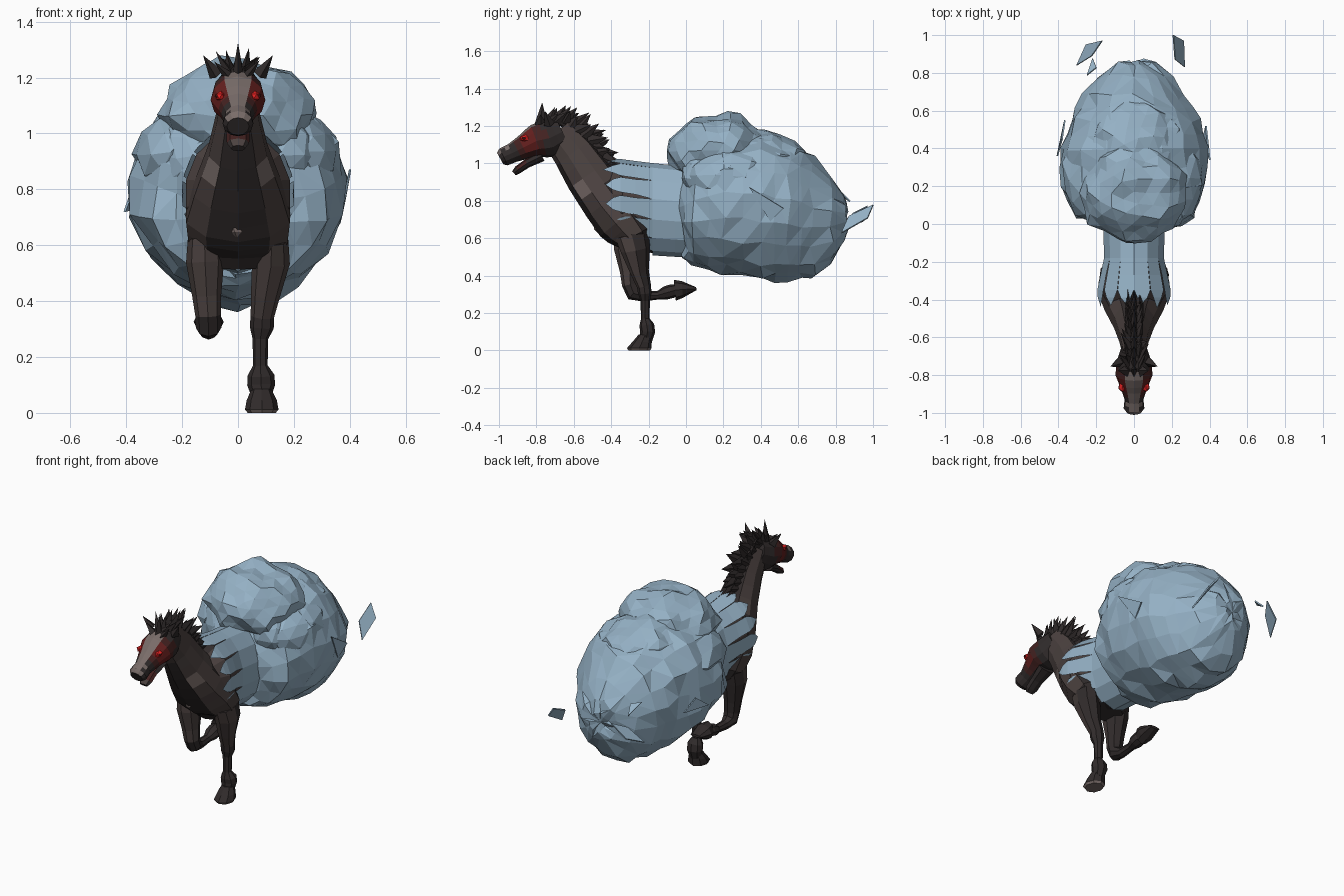
import bpy, bmesh, math, random
from mathutils import Vector, noise

if "Cube" in bpy.data.objects:
    bpy.data.objects.remove(bpy.data.objects["Cube"])

random.seed(4)


def material(name, rgb):
    m = bpy.data.materials.new(name)
    m.diffuse_color = (*rgb, 1)
    m.use_nodes = True
    m.node_tree.nodes["Principled BSDF"].inputs["Base Color"].default_value = m.diffuse_color
    return m


DARK = material("dark_coat", (0.030, 0.024, 0.024))
BROWN = material("brown_coat", (0.070, 0.053, 0.050))
LIGHT = material("light_muzzle", (0.19, 0.15, 0.14))
BLUE = material("mist_blue", (0.30, 0.44, 0.56))
EMBER = material("dark_ember", (0.13, 0.014, 0.013))
GLOW = material("faint_ember", (0.058, 0.016, 0.015))
RED = material("bright_red", (1.0, 0.02, 0.02))


def finish(name, bm, mats, rule=None, closed=True):
    """Turn a bmesh into an object; rule picks a material index per face."""
    if closed:
        bmesh.ops.recalc_face_normals(bm, faces=bm.faces[:])
    bm.normal_update()
    if rule:
        for f in bm.faces:
            f.material_index = rule(f.calc_center_median(), f.normal)
    me = bpy.data.meshes.new(name)
    bm.to_mesh(me)
    bm.free()
    for m in mats:
        me.materials.append(m)
    ob = bpy.data.objects.new(name, me)
    bpy.context.collection.objects.link(ob)
    return ob


def dense(pts, k):
    """Insert k-1 interpolated stations in each span."""
    out = []
    for a, b in zip(pts, pts[1:]):
        out += [tuple(p + (q - p) * i / k for p, q in zip(a, b)) for i in range(k)]
    return out + [pts[-1]]


def rough(bm, amount, freq, jitter, centre):
    """Lumpy displacement outward from a centre."""
    for v in bm.verts:
        d = (v.co - centre).normalized()
        v.co += d * noise.noise(v.co * freq) * amount
        v.co += Vector([random.uniform(-jitter, jitter) for _ in range(3)])


def loft(name, pts, n, mats, rule=None, axis=None, lump=None):
    """Skin elliptical rings (x, y, z, half width, half depth) along a path."""
    bm = bmesh.new()
    rings = []
    for i, (x, y, z, w, d) in enumerate(pts):
        t = Vector(pts[min(i + 1, len(pts) - 1)][:3]) - Vector(pts[max(i - 1, 0)][:3])
        t = Vector(axis) if axis else t.normalized()
        side = Vector((1, 0, 0))
        side = (side - t * side.dot(t)).normalized()
        up = side.cross(t)
        rings.append([bm.verts.new(Vector((x, y, z)) + side * w * math.sin(2 * math.pi * j / n)
                                   + up * d * math.cos(2 * math.pi * j / n)) for j in range(n)])
    for a, b in zip(rings, rings[1:]):
        for j in range(n):
            bm.faces.new((a[j], a[(j + 1) % n], b[(j + 1) % n], b[j]))
    bm.faces.new(rings[0])
    bm.faces.new(rings[-1])
    if lump:
        bmesh.ops.poke(bm, faces=[f for f in bm.faces if len(f.verts) > 4])
        rough(bm, *lump)
        bmesh.ops.triangulate(bm, faces=bm.faces[:])
    return finish(name, bm, mats, rule)


def blob(name, centre, radii, sub, mat, amount=0.0, jitter=0.0):
    bm = bmesh.new()
    bmesh.ops.create_icosphere(bm, subdivisions=sub, radius=1)
    for v in bm.verts:
        v.co = Vector(centre) + Vector([c * r for c, r in zip(v.co, radii)])
    rough(bm, amount, 9, jitter, Vector(centre))
    return finish(name, bm, [mat])


def spike(bm, base, tip, r, flat=0.5):
    """Add a four sided pointed tuft."""
    base, tip = Vector(base), Vector(tip)
    d = (tip - base).normalized()
    s = Vector((1, 0, 0))
    s = (s - d * d.x).normalized()
    u = s.cross(d)
    ring = [bm.verts.new(base + o) for o in (s * r * flat, u * r, -s * r * flat, -u * r)]
    top = bm.verts.new(tip)
    bm.faces.new(ring)
    for i in range(4):
        bm.faces.new((ring[i], ring[(i + 1) % 4], top))


# Head, with pale nose blaze and ember patches round the eyes
def head_rule(c, n):
    if abs(c.x) < 0.036 and n.z > 0.2 and c.y < -0.8:
        return 1
    r = (Vector((abs(c.x), c.y, c.z)) - Vector((0.075, -0.835, 1.12))).length
    if abs(n.x) > 0.3 and r < 0.095:
        return 2 if r < 0.05 else 3
    return 0


loft("head", dense([(0, -0.66, 1.17, 0.07, 0.085), (0, -0.73, 1.135, 0.093, 0.105),
                    (0, -0.80, 1.12, 0.098, 0.09), (0, -0.87, 1.085, 0.07, 0.065),
                    (0, -0.93, 1.055, 0.05, 0.052), (0, -0.975, 1.035, 0.055, 0.05),
                    (0, -0.993, 1.025, 0.04, 0.036)], 2), 12, [DARK, LIGHT, EMBER, GLOW], head_rule)
loft("lower_jaw", [(0, -0.77, 1.04, 0.055, 0.03), (0, -0.85, 1.0, 0.042, 0.024),
                   (0, -0.90, 0.965, 0.04, 0.022), (0, -0.92, 0.947, 0.026, 0.014)], 8,
     [DARK, GLOW, BROWN], lambda c, n: (1 if c.y > -0.9 else 2) if n.z > 0.3 and c.y < -0.82 else 0)
for s, tag in ((1, "left"), (-1, "right")):
    blob(tag + "_eye", (s * 0.062, -0.858, 1.133), (0.02, 0.034, 0.02), 1, RED)
    blob(tag + "_pupil", (s * 0.072, -0.866, 1.135), (0.013, 0.014, 0.009), 1, EMBER)
    bm = bmesh.new()
    spike(bm, (s * 0.078, -0.73, 1.21), (s * 0.125, -0.755, 1.28), 0.03, 0.9)
    finish(tag + "_ear", bm, [DARK])


# Neck running down into the chest
def neck_rule(c, n):
    if abs(n.x) > 0.4 and c.z > 0.6 and n.y < 0.35:
        return 2 if n.y < 0 and 0.84 < c.z < 0.90 else 1
    return 0


loft("neck_and_chest", dense([(0, -0.69, 1.17, 0.06, 0.095), (0, -0.60, 1.06, 0.08, 0.115),
                              (0, -0.52, 0.94, 0.11, 0.13), (0, -0.42, 0.80, 0.165, 0.14),
                              (0, -0.34, 0.71, 0.195, 0.155), (0, -0.27, 0.62, 0.185, 0.13),
                              (0, -0.25, 0.53, 0.11, 0.08)], 2), 10, [DARK, BROWN, LIGHT], neck_rule)
blob("chest_mark", (-0.005, -0.472, 0.665), (0.025, 0.022, 0.038), 1, LIGHT)

# Mane and forelock tufts
bm = bmesh.new()
crest = dense([(0, -0.775, 1.195), (0, -0.65, 1.225), (0, -0.52, 1.12), (0, -0.42, 1.0)], 4)
for i, p in enumerate(crest):
    t = i / (len(crest) - 1)
    for sx in (-1, 0, 1):
        ang = math.radians(75 - 85 * t + random.uniform(-22, 22))
        length = random.uniform(0.07, 0.14) * (1 if sx == 0 else 0.8)
        spread = sx * random.uniform(0.01, 0.06) * (1.2 - t)
        base = (sx * 0.025, p[1], p[2])
        tip = (sx * 0.025 + spread, p[1] + math.cos(ang) * length, p[2] + math.sin(ang) * length)
        spike(bm, base, tip, 0.04, 0.55)
finish("mane", bm, [DARK])

# Torso, wrapped by a mist sleeve whose claws reach forward
TORSO = [(-0.46, 0.80, 0.12, 0.13), (-0.34, 0.785, 0.19, 0.225),
         (-0.18, 0.755, 0.155, 0.235), (0.06, 0.735, 0.16, 0.23)]
loft("torso", [(0, y, z, w, h) for y, z, w, h in TORSO], 14, [DARK, BROWN],
     lambda c, n: int(abs(n.x) > 0.5), axis=(0, 1, 0))
loft("mist_sleeve", [(0, y, z, w * 1.05, h * 1.05) for y, z, w, h in dense(TORSO[2:], 2)], 14,
     [BLUE], axis=(0, 1, 0))


def on_torso(y, a, k):
    y0, z0, w0, h0 = TORSO[1]
    y1, z1, w1, h1 = TORSO[2]
    f = max(0, min(1, (y - y0) / (y1 - y0)))
    return Vector(((w0 + (w1 - w0) * f) * k * math.sin(a), y,
                   z0 + (z1 - z0) * f + (h0 + (h1 - h0) * f) * k * math.cos(a)))


bm = bmesh.new()
for i in range(14):
    mid = 2 * math.pi * (i + 0.5) / 14
    c = math.cos(mid)
    if c < -0.8:
        continue
    prev = None
    reach = 0 if c > -0.4 else 0.04
    width = 0.98 if c > 0.75 else 0.84
    for y, frac, k in ((-0.18, 1, 1.05), (-0.27, width, 1.05), (-0.35 + reach, width, 1.06),
                       (-0.39 + reach, 0.6, 1.06)):
        half = math.pi / 14 * frac
        pair = [bm.verts.new(on_torso(y, mid + s * half, k)) for s in (-1, 1)]
        if prev:
            bm.faces.new((prev[0], prev[1], pair[1], pair[0]))
        prev = pair
    tip = bm.verts.new(on_torso(-0.43 + reach + random.uniform(-0.02, 0.01), mid, 1.03))
    bm.faces.new((prev[0], prev[1], tip))
finish("mist_claws", bm, [BLUE])


# Front legs: one planted, one folded back
def leg_rule(c, n):
    return int(abs(n.x) > 0.3 and n.y < 0.1 and c.z > 0.36)


loft("planted_leg", [(0.12, -0.29, 0.62, 0.06, 0.09), (0.118, -0.27, 0.54, 0.068, 0.08),
                     (0.098, -0.248, 0.42, 0.052, 0.05), (0.087, -0.225, 0.345, 0.042, 0.038),
                     (0.085, -0.22, 0.305, 0.043, 0.036), (0.08, -0.218, 0.265, 0.028, 0.025),
                     (0.08, -0.218, 0.17, 0.026, 0.023), (0.082, -0.21, 0.135, 0.048, 0.04),
                     (0.083, -0.205, 0.10, 0.05, 0.04), (0.084, -0.215, 0.055, 0.034, 0.034)], 8,
     [DARK, BROWN], leg_rule)
loft("planted_hoof", [(0.084, -0.217, 0.085, 0.036, 0.036), (0.085, -0.235, 0.045, 0.054, 0.052),
                      (0.085, -0.25, 0.012, 0.06, 0.066), (0.085, -0.25, 0.0, 0.05, 0.058)], 8,
     [DARK, LIGHT], lambda c, n: int(c.z < 0.01), axis=(0, 0, -1))
loft("lifted_leg", [(-0.12, -0.30, 0.62, 0.06, 0.09), (-0.118, -0.305, 0.54, 0.068, 0.08),
                    (-0.112, -0.30, 0.42, 0.052, 0.053), (-0.107, -0.297, 0.35, 0.046, 0.045),
                    (-0.105, -0.28, 0.305, 0.046, 0.042), (-0.105, -0.23, 0.29, 0.03, 0.028),
                    (-0.105, -0.15, 0.295, 0.026, 0.023), (-0.105, -0.11, 0.307, 0.044, 0.036),
                    (-0.105, -0.075, 0.317, 0.044, 0.037), (-0.105, -0.04, 0.325, 0.032, 0.03)], 8,
     [DARK, BROWN], leg_rule)
loft("lifted_hoof", [(-0.105, -0.06, 0.322, 0.042, 0.056), (-0.105, -0.02, 0.326, 0.054, 0.045),
                     (-0.105, 0.055, 0.330, 0.036, 0.008)], 8, [DARK])

# Mist cloud: egg body narrowing below, upper lobe and front puffs
body = [(-0.02, 0.50, 0.95, 0.17), (0.04, 0.45, 1.05, 0.31), (0.2, 0.42, 1.14, 0.385),
        (0.4, 0.375, 1.15, 0.385), (0.55, 0.375, 1.11, 0.35), (0.68, 0.39, 1.03, 0.28),
        (0.78, 0.46, 0.93, 0.20), (0.84, 0.58, 0.83, 0.11), (0.855, 0.64, 0.76, 0.05)]
cloud = loft("cloud_body", dense([(0, y, (lo + hi) / 2, w, (hi - lo) / 2) for y, lo, hi, w in body[:6]], 2)
             + [(0, y, (lo + hi) / 2, w, (hi - lo) / 2) for y, lo, hi, w in body[6:]], 18,
             [BLUE], axis=(0, 1, 0), lump=(0.03, 6, 0.012, Vector((0, 0.4, 0.77))))
for v in cloud.data.vertices:
    v.co.x *= 1 - 0.4 * max(0, 0.7 - v.co.z) + 0.4 * max(0, min(v.co.z, 1.05) - 0.85)
blob("cloud_upper_lobe", (0, 0.17, 1.065), (0.27, 0.265, 0.2), 3, BLUE, 0.045, 0.009)
blob("cloud_back_lobe", (0, 0.38, 0.99), (0.26, 0.28, 0.18), 3, BLUE, 0.03, 0.009)
for s, tag in ((1, "left"), (-1, "right")):
    blob(tag + "_shoulder_puff", (s * 0.235, 0.24, 0.93), (0.13, 0.23, 0.14), 2, BLUE, 0.03, 0.01)
    blob(tag + "_front_puff", (s * 0.15, 0.085, 0.92), (0.13, 0.1, 0.14), 2, BLUE, 0.03, 0.01)

# Loose mist shards drifting off the cloud
SHARDS = [((0.21, 1.0, 0.78), (0.22, 0.87, 0.72), (0.27, 0.83, 0.63), (0.265, 0.97, 0.71)),
          ((-0.30, 0.84, 0.64), (-0.25, 0.95, 0.69), (-0.165, 0.97, 0.77), (-0.22, 0.89, 0.73)),
          ((-0.25, 0.79, 0.86), (-0.2, 0.83, 0.85), (-0.22, 0.88, 0.80)),
          ((0.405, 0.34, 0.87), (0.37, 0.45, 0.69), (0.385, 0.52, 0.76)),
          ((-0.41, 0.36, 0.72), (-0.385, 0.45, 0.79), (-0.37, 0.55, 0.73))]
for i, pts in enumerate(SHARDS):
    bm = bmesh.new()
    bm.faces.new([bm.verts.new(p) for p in pts])
    ob = finish("mist_shard_%d" % (i + 1), bm, [BLUE], closed=False)
    mod = ob.modifiers.new("thickness", "SOLIDIFY")
    mod.thickness = 0.008
